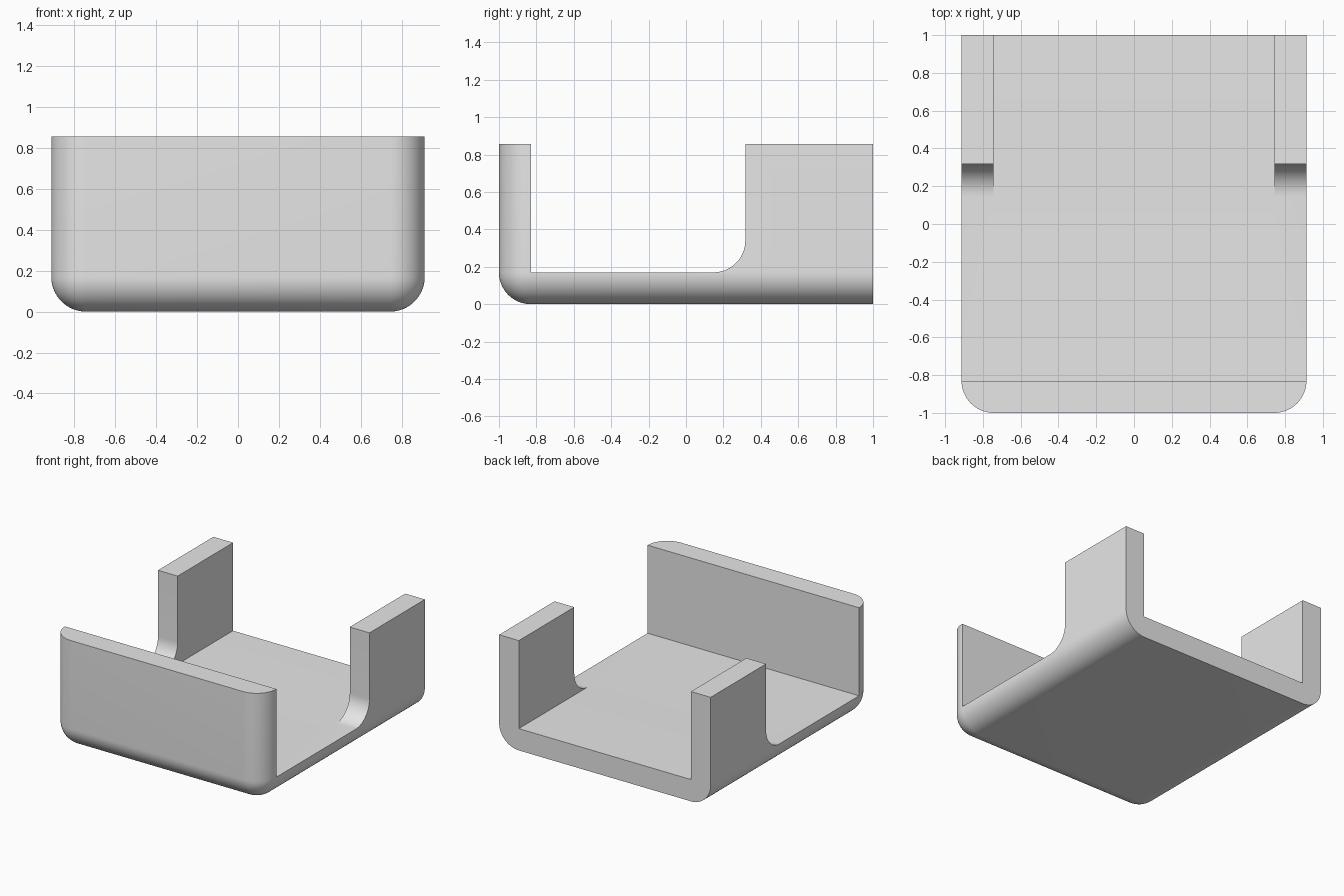
import bpy
import bmesh
import math

HALF_W, HALF_L, HEIGHT = 0.913, 1.0, 0.857
WALL = 0.17          # wall and floor thickness, also the rounding radius
POST_Y = 0.317       # front face of the rear side walls
OVER = 0.2           # how far cutters reach past the body

cube = bpy.data.objects.get("Cube")
if cube:
    bpy.data.objects.remove(cube, do_unlink=True)

grey = bpy.data.materials.new("plain grey")
grey.use_nodes = True
grey.diffuse_color = (0.8, 0.8, 0.8, 1)
grey.node_tree.nodes["Principled BSDF"].inputs["Base Color"].default_value = (0.8, 0.8, 0.8, 1)


def side_prism(name, profile, half_width):
    """Extrude a (y, z) profile across x."""
    bm = bmesh.new()
    face = bm.faces.new([bm.verts.new((-half_width, y, z)) for y, z in profile])
    out = bmesh.ops.extrude_face_region(bm, geom=[face])["geom"]
    moved = [v for v in out if isinstance(v, bmesh.types.BMVert)]
    bmesh.ops.translate(bm, verts=moved, vec=(2 * half_width, 0, 0))
    bmesh.ops.recalc_face_normals(bm, faces=bm.faces)
    mesh = bpy.data.meshes.new(name)
    bm.to_mesh(mesh)
    bm.free()
    mesh.materials.append(grey)
    obj = bpy.data.objects.new(name, mesh)
    bpy.context.scene.collection.objects.link(obj)
    return obj


def box_profile(y0, y1, z0, z1):
    return [(y0, z0), (y1, z0), (y1, z1), (y0, z1)]


# Solid body, rounded at the front corners and along the bottom except the back
tray = side_prism("tray", box_profile(-HALF_L, HALF_L, 0, HEIGHT), HALF_W)
bm = bmesh.new()
bm.from_mesh(tray.data)
rounded = []
for e in bm.edges:
    mid = (e.verts[0].co + e.verts[1].co) / 2
    front_corner = mid.y < -0.9 and abs(mid.x) > 0.9
    bottom = mid.z < 0.01 and mid.y < 0.9
    if front_corner or bottom:
        rounded.append(e)
bmesh.ops.bevel(bm, geom=rounded, offset=WALL, segments=16, profile=0.5,
                affect='EDGES', clamp_overlap=False)
bm.to_mesh(tray.data)
bm.free()

# Side opening across the full width, with a fillet up to the rear side walls
top = HEIGHT + OVER
fillet = [(POST_Y - WALL + WALL * math.sin(a), 2 * WALL - WALL * math.cos(a))
          for a in (math.pi / 2 * i / 16 for i in range(17))]
opening = side_prism("side_opening_cutter",
                     [(WALL - HALF_L, top), (WALL - HALF_L, WALL)] + fillet + [(POST_Y, top)],
                     HALF_W + OVER)
# Channel between the rear side walls, open at the back
channel = side_prism("rear_channel_cutter",
                     box_profile(0, HALF_L + OVER, WALL, top), HALF_W - WALL)

bpy.ops.object.select_all(action='DESELECT')
bpy.context.view_layer.objects.active = tray
tray.select_set(True)
for cutter in (opening, channel):
    cutter.hide_render = True
    mod = tray.modifiers.new(cutter.name, 'BOOLEAN')
    mod.operation = 'DIFFERENCE'
    mod.solver = 'EXACT'
    mod.object = cutter
    bpy.ops.object.modifier_apply(modifier=mod.name)
    bpy.data.objects.remove(cutter, do_unlink=True)

bpy.ops.object.shade_smooth_by_angle(angle=math.radians(30))
